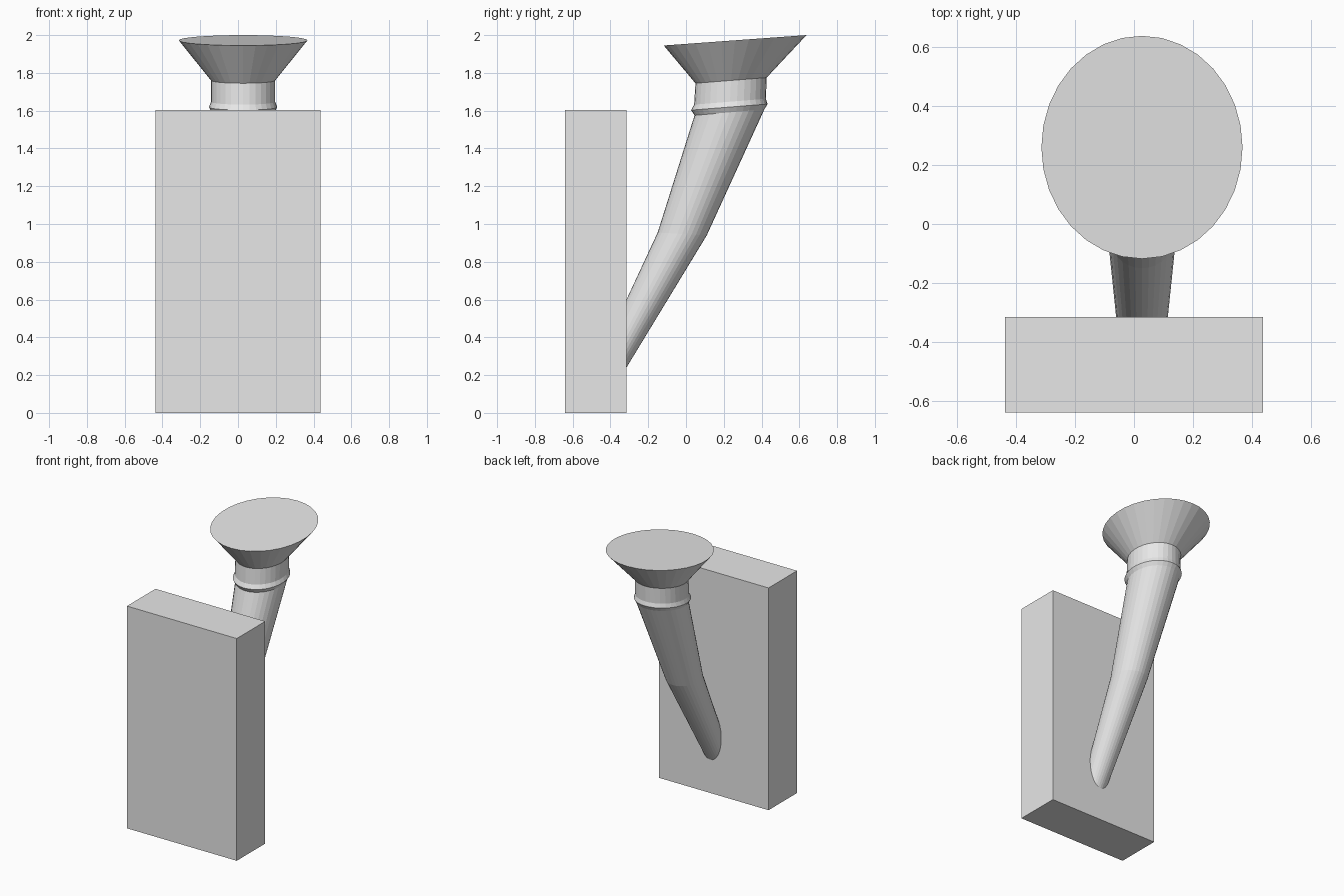
import bpy, bmesh, math

cube = bpy.data.objects.get("Cube")
if cube:
    bpy.data.objects.remove(cube, do_unlink=True)

SIDES = 32
CENTRE_X = 0.027

grey = bpy.data.materials.new("plain grey")
grey.use_nodes = True
colour = (0.8, 0.8, 0.8, 1)
grey.diffuse_color = colour
grey.node_tree.nodes["Principled BSDF"].inputs["Base Color"].default_value = colour


def finish(name, bm):
    bmesh.ops.recalc_face_normals(bm, faces=bm.faces)
    mesh = bpy.data.meshes.new(name)
    bm.to_mesh(mesh)
    bm.free()
    mesh.materials.append(grey)
    obj = bpy.data.objects.new(name, mesh)
    bpy.context.collection.objects.link(obj)
    return obj


def loft(name, sections):
    """Skin tilted oval sections given as front y, z, back y, z, half width."""
    bm = bmesh.new()
    rings = []
    for fy, fz, by, bz, width in sections:
        ring = []
        for i in range(SIDES):
            a = math.tau * i / SIDES
            t = (1 + math.cos(a)) / 2
            ring.append(bm.verts.new((CENTRE_X + width * math.sin(a),
                                      fy + (by - fy) * t, fz + (bz - fz) * t)))
        rings.append(ring)
    for low, high in zip(rings, rings[1:]):
        for i in range(SIDES):
            j = (i + 1) % SIDES
            bm.faces.new((low[i], low[j], high[j], high[i]))
    bm.faces.new(rings[0])
    bm.faces.new(rings[-1])
    return finish(name, bm)


# Upright wall slab
bm = bmesh.new()
bmesh.ops.create_cube(bm, size=1)
bmesh.ops.scale(bm, vec=(0.876, 0.325, 1.603), verts=bm.verts)
bmesh.ops.translate(bm, vec=(0, -0.4775, 0.8015), verts=bm.verts)
finish("wall_slab", bm)

# Leaning, bent handle, its foot buried in the slab
stem_top = (0.045, 1.575, 0.415, 1.607, 0.165)
loft("bent_handle", [
    (-0.478, 0.25, -0.36, 0.166, 0.077),
    (-0.15, 0.955, 0.11, 0.94, 0.118),
    stem_top,
])

# Collar with a ridge, and the flared cup
cup_base = (0.05, 1.745, 0.427, 1.775, 0.17)
loft("ridged_collar", [
    stem_top,
    (0.027, 1.603, 0.432, 1.635, 0.181),
    (0.043, 1.632, 0.423, 1.663, 0.17),
    cup_base,
])
loft("flared_cup", [cup_base, (-0.118, 1.945, 0.638, 2.0, 0.341)])
